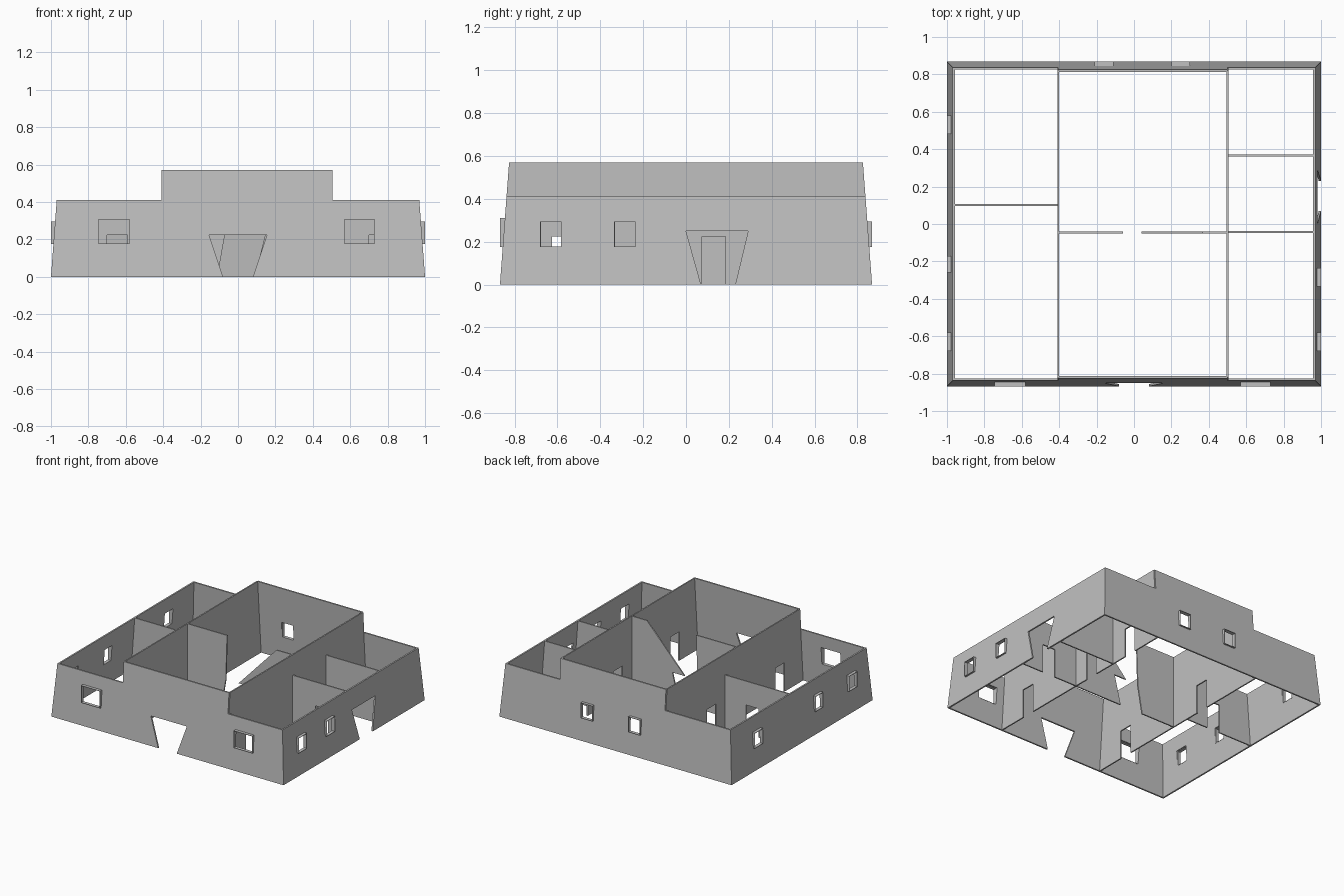
import bpy
from mathutils import Vector

cube = bpy.data.objects.get("Cube")
if cube:
    bpy.data.objects.remove(cube, do_unlink=True)

plaster = bpy.data.materials.new("grey_plaster")
plaster.use_nodes = True
GREY = (0.53, 0.53, 0.53, 1)
plaster.diffuse_color = GREY
plaster.node_tree.nodes["Principled BSDF"].inputs["Base Color"].default_value = GREY

SLOPE = 0.075          # inward lean of the outer walls
HALF_X, HALF_Y = 1.0, 0.868
LOW, HIGH = 0.41, 0.57  # side room and hall heights
DOOR_H = 0.225


def panel(name, outline, holes, thickness, place):
    """Fill a flat outline with holes, thicken it, and place each point."""
    curve = bpy.data.curves.new(name, "CURVE")
    curve.dimensions = "2D"
    curve.fill_mode = "BOTH"
    curve.extrude = thickness / 2
    for loop in [outline] + holes:
        spline = curve.splines.new("POLY")
        spline.points.add(len(loop) - 1)
        for point, (u, z) in zip(spline.points, loop):
            point.co = (u, z, 0, 1)
        spline.use_cyclic_u = True
    temp = bpy.data.objects.new(name + "_curve", curve)
    bpy.context.collection.objects.link(temp)
    graph = bpy.context.evaluated_depsgraph_get()
    mesh = bpy.data.meshes.new_from_object(temp.evaluated_get(graph))
    bpy.data.objects.remove(temp, do_unlink=True)
    for v in mesh.vertices:
        v.co = Vector(place(*v.co))
    return finish(name, mesh)


def finish(name, mesh):
    import bmesh
    bm = bmesh.new()
    bm.from_mesh(mesh)
    bmesh.ops.remove_doubles(bm, verts=bm.verts, dist=0.0001)
    bmesh.ops.recalc_face_normals(bm, faces=bm.faces)
    bm.to_mesh(mesh)
    bm.free()
    mesh.materials.clear()
    mesh.materials.append(plaster)
    for p in mesh.polygons:
        p.use_smooth = False
        p.material_index = 0
    obj = bpy.data.objects.new(name, mesh)
    bpy.context.collection.objects.link(obj)
    return obj


def rect(a, b, low, high):
    return [(a, low), (b, low), (b, high), (a, high)]


def floor_line(start, end, doors):
    """Bottom edge with door notches: (foot a, foot b, head a, head b, height)."""
    line = [(start, 0)]
    for fa, fb, ha, hb, h in doors:
        line += [(fa, 0), (ha, h), (hb, h), (fb, 0)]
    return line + [(end, 0)]


def straight(a, width=0.11):
    return (a, a + width, a, a + width, DOOR_H)


# Outer walls: which axis they face, the sign, doors, windows, raised centre
T = 0.012
OUTER = {
    "front_wall": ("y", -1, [(-0.08, 0.08, -0.155, 0.155, DOOR_H)],
                   [(-0.745, -0.58), (0.57, 0.73)], 0.31),
    "back_wall": ("y", 1, [], [(-0.21, -0.11), (0.2, 0.3)], 0.295),
    "right_wall": ("x", 1, [(0.07, 0.23, 0.0, 0.29, 0.25)],
                   [(-0.68, -0.58), (-0.335, -0.235)], 0.295),
    "left_wall": ("x", -1, [], [(-0.68, -0.58), (-0.26, -0.17), (0.48, 0.58)], 0.295),
}
SILL = 0.175

for name, (axis, sign, doors, windows, head) in OUTER.items():
    reach = HALF_Y if axis == "y" else HALF_X
    side = HALF_X if axis == "y" else HALF_Y

    def oriented(u, z, out, axis=axis, sign=sign):
        return (u, sign * out, z) if axis == "y" else (sign * out, u, z)

    top = side - SLOPE * LOW
    outline = floor_line(-side, side, doors) + [(top, LOW)]
    if axis == "y":
        outline += [(0.5, LOW), (0.5, HIGH), (-0.405, HIGH), (-0.405, LOW)]
    outline.append((-top, LOW))
    holes = [rect(a, b, SILL, head) for a, b in windows]
    panel(name, outline, holes, T,
          lambda u, z, d: oriented(u, z, reach - T / 2 - SLOPE * z + d))

    # Upright window surrounds standing proud of the leaning wall
    for i, (a, b) in enumerate(windows):
        rim = 0.003
        panel(f"{name}_window_frame_{i + 1}", rect(a, b, SILL, head),
              [rect(a + rim, b - rim, SILL + rim, head - rim)], 0.026,
              lambda u, z, d: oriented(u, z, reach - 0.013 + d))

# Long hall walls, running front to back
THIN = 0.01
foot = HALF_Y - 0.006
crown = foot - SLOPE * HIGH
for name, x, starts in (("hall_wall_left", -0.405, (-0.625, 0.215)),
                        ("hall_wall_right", 0.5, (-0.625, 0.075, 0.5))):
    outline = floor_line(-foot, foot, [straight(s) for s in starts])
    outline += [(crown, HIGH), (-crown, HIGH)]
    panel(name, outline, [], THIN, lambda u, z, d: (x + d, u, z))

# Side room partitions, meeting the leaning outer walls
end = HALF_X - 0.003
for name, y, inner, sign, doors in (
        ("left_partition", 0.102, -0.405, -1, [straight(-0.59, -0.11)]),
        ("right_partition_front", -0.043, 0.5, 1, [straight(0.7)]),
        ("right_partition_back", 0.367, 0.5, 1, [])):
    outline = floor_line(inner, sign * end, doors)
    outline += [(sign * (end - SLOPE * LOW), LOW), (inner, LOW)]
    panel(name, outline, [], THIN, lambda u, z, d: (u, y + d, z))

# Broken hall partition with a slanted opening
HALL_PARTS = {
    "hall_partition_left": [(-0.405, 0), (-0.11, 0), (-0.07, DOOR_H),
                            (-0.06, HIGH), (-0.405, HIGH)],
    "hall_partition_right": [(0.5, 0), (0.5, HIGH), (0.365, HIGH),
                             (0.04, DOOR_H), (0.145, DOOR_H), (0.09, 0)],
}
for name, outline in HALL_PARTS.items():
    panel(name, outline, [], THIN, lambda u, z, d: (u, -0.045 + d, z))
